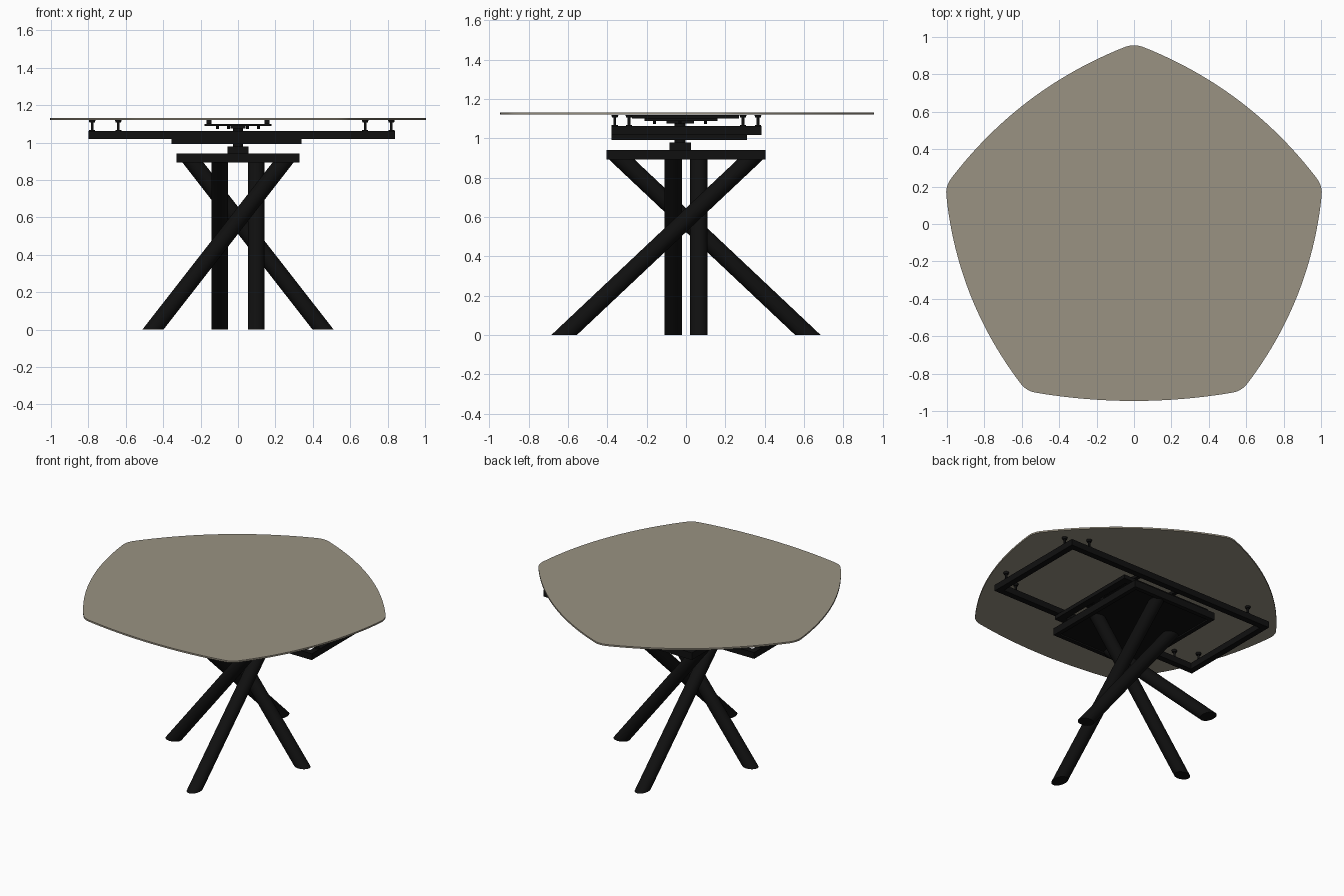
import bpy, bmesh, math
from mathutils import Vector

if "Cube" in bpy.data.objects:
    bpy.data.objects.remove(bpy.data.objects["Cube"])


def material(name, rgb):
    m = bpy.data.materials.new(name)
    m.diffuse_color = (*rgb, 1)
    m.use_nodes = True
    m.node_tree.nodes["Principled BSDF"].inputs["Base Color"].default_value = m.diffuse_color
    return m


BLACK = material("black metal", (0.005, 0.005, 0.005))
TAUPE = material("taupe top", (0.32, 0.288, 0.225))


def finish(name, bm, mat, smooth=False):
    bmesh.ops.recalc_face_normals(bm, faces=bm.faces)
    me = bpy.data.meshes.new(name)
    bm.to_mesh(me)
    bm.free()
    me.materials.append(mat)
    ob = bpy.data.objects.new(name, me)
    bpy.context.collection.objects.link(ob)
    if smooth:
        bpy.ops.object.select_all(action='DESELECT')
        ob.select_set(True)
        bpy.context.view_layer.objects.active = ob
        bpy.ops.object.shade_smooth_by_angle(angle=math.radians(35))
    return ob


def add_box(bm, x0, x1, y0, y1, z0, z1):
    vs = bmesh.ops.create_cube(bm, size=1)["verts"]
    for v in vs:
        v.co = Vector((x0 + (v.co.x + .5) * (x1 - x0),
                       y0 + (v.co.y + .5) * (y1 - y0),
                       z0 + (v.co.z + .5) * (z1 - z0)))


def boxes(name, *dims):
    bm = bmesh.new()
    for d in dims:
        add_box(bm, *d)
    return finish(name, bm, BLACK)


def add_disc(bm, x, y, z0, z1, r0, r1, n=16):
    vs = bmesh.ops.create_cone(bm, segments=n, radius1=r0, radius2=r1,
                               depth=z1 - z0, cap_ends=True)["verts"]
    bmesh.ops.translate(bm, verts=vs, vec=(x, y, (z0 + z1) / 2))


def ring(x0, x1, y0, y1, z0, z1, w):
    """Four bars of a rectangular frame."""
    return [(x0, x1, y0, y0 + w, z0, z1), (x0, x1, y1 - w, y1, z0, z1),
            (x0, x0 + w, y0 + w, y1 - w, z0, z1), (x1 - w, x1, y0 + w, y1 - w, z0, z1)]


# Tabletop: five bowed sides with softly rounded corners
corners = [Vector(c) for c in ((0, .965), (-1.008, .203), (-.575, -.893),
                               (.575, -.893), (1.008, .203))]
bows = (.095, .09, .053, .09, .095)
outline, sides = [], []
for i in range(5):
    a, b = corners[i], corners[(i + 1) % 5]
    d = (b - a).normalized()
    out = Vector((d.y, -d.x))
    ts = [.04 + .92 * k / 24 for k in range(25)]
    sides.append([a.lerp(b, t) + out * bows[i] * 4 * t * (1 - t) for t in ts])
for i in range(5):
    p, c, q = sides[i - 1][-1], corners[i], sides[i][0]
    outline += [p.lerp(c, t).lerp(c.lerp(q, t), t) for t in (.2, .4, .6, .8)]
    outline += sides[i]
bm = bmesh.new()
face = bm.faces.new([bm.verts.new((p.x, p.y, 1.121)) for p in outline])
ext = bmesh.ops.extrude_face_region(bm, geom=[face])
for v in ext["geom"]:
    if isinstance(v, bmesh.types.BMVert):
        v.co.z = 1.132
if not any(f.normal.z > .5 and f.calc_center_median().z < 1.125 for f in bm.faces) \
        and len([f for f in bm.faces if len(f.verts) > 4]) < 2:
    low = [v for v in bm.verts if v.co.z < 1.125]
    bmesh.ops.contextual_create(bm, geom=low)
finish("tabletop", bm, TAUPE, True)


# Legs: four slanted round tubes cut level at foot and top
def leg(name, foot, top, z_top=.905, r=.0445):
    foot, top = Vector((*foot, 0)), Vector((*top, z_top))
    axis = top - foot
    flat = Vector((axis.x, axis.y, 0)).normalized()
    side = Vector((-flat.y, flat.x, 0))
    long_r = r * axis.length / axis.z
    bm = bmesh.new()
    n = 32
    loops = [[bm.verts.new(c + flat * long_r * math.cos(2 * math.pi * k / n)
                           + side * r * math.sin(2 * math.pi * k / n))
              for k in range(n)] for c in (foot, top)]
    for k in range(n):
        j = (k + 1) % n
        bm.faces.new((loops[0][k], loops[0][j], loops[1][j], loops[1][k]))
    for l in loops:
        bm.faces.new(l)
    finish(name, bm, BLACK, True)


for s, tag in ((1, "a"), (-1, "b")):
    leg("cross_leg_" + tag, (s * .455, s * .065), (-s * .25, s * .065))
    leg("depth_leg_" + tag, (s * .098, -s * .62), (s * .098, s * .34))

# Base plate with a rim on the underside
boxes("base_plate", (-.33, .33, -.405, .405, .902, .942),
      *ring(-.33, .33, -.405, .405, .892, .902, .03))

# Swivel hub
boxes("swivel_block", (-.055, .055, -.085, .025, .94, .98))
bm = bmesh.new()
add_disc(bm, 0, -.03, .97, 1.09, .028, .028, 24)
finish("swivel_post", bm, BLACK, True)

# Sub-frame carrying the slides
boxes("slide_frame", *ring(-.355, .34, -.38, .31, .993, 1.02, .05),
      (-.305, .29, -.06, 0, .993, 1.02))

# Extension frame of square tube
boxes("extension_frame", *ring(-.8, .84, -.38, .385, 1.018, 1.062, .042))

# Support pads: stem, foot and head on every frame corner
bm = bmesh.new()
spots = [(x, y) for x in (-.78, .82) for y in (-.29, .29)]
spots += [(x, y) for x in (-.64, .68) for y in (-.362, .366)]
for x, y in spots:
    add_disc(bm, x, y, 1.06, 1.068, .016, .016)
    add_disc(bm, x, y, 1.068, 1.108, .007, .007)
    add_disc(bm, x, y, 1.106, 1.12, .014, .018)
finish("support_pads", bm, BLACK, True)

# Top mounting mechanism under the tabletop
boxes("mount_plate", (-.18, .18, -.21, .16, 1.089, 1.1),
      (-.04, .04, -.1, .04, 1.075, 1.089))
boxes("mount_rails", *[(x - .014, x + .014, -.275, .27, 1.1, 1.12) for x in (-.155, .155)])
bm = bmesh.new()
for x in (-.11, -.05, .05, .11):
    for y in (-.16, -.03, .1):
        add_disc(bm, x, y, 1.072, 1.09, .008, .008, 10)
finish("mount_bolts", bm, BLACK, True)
